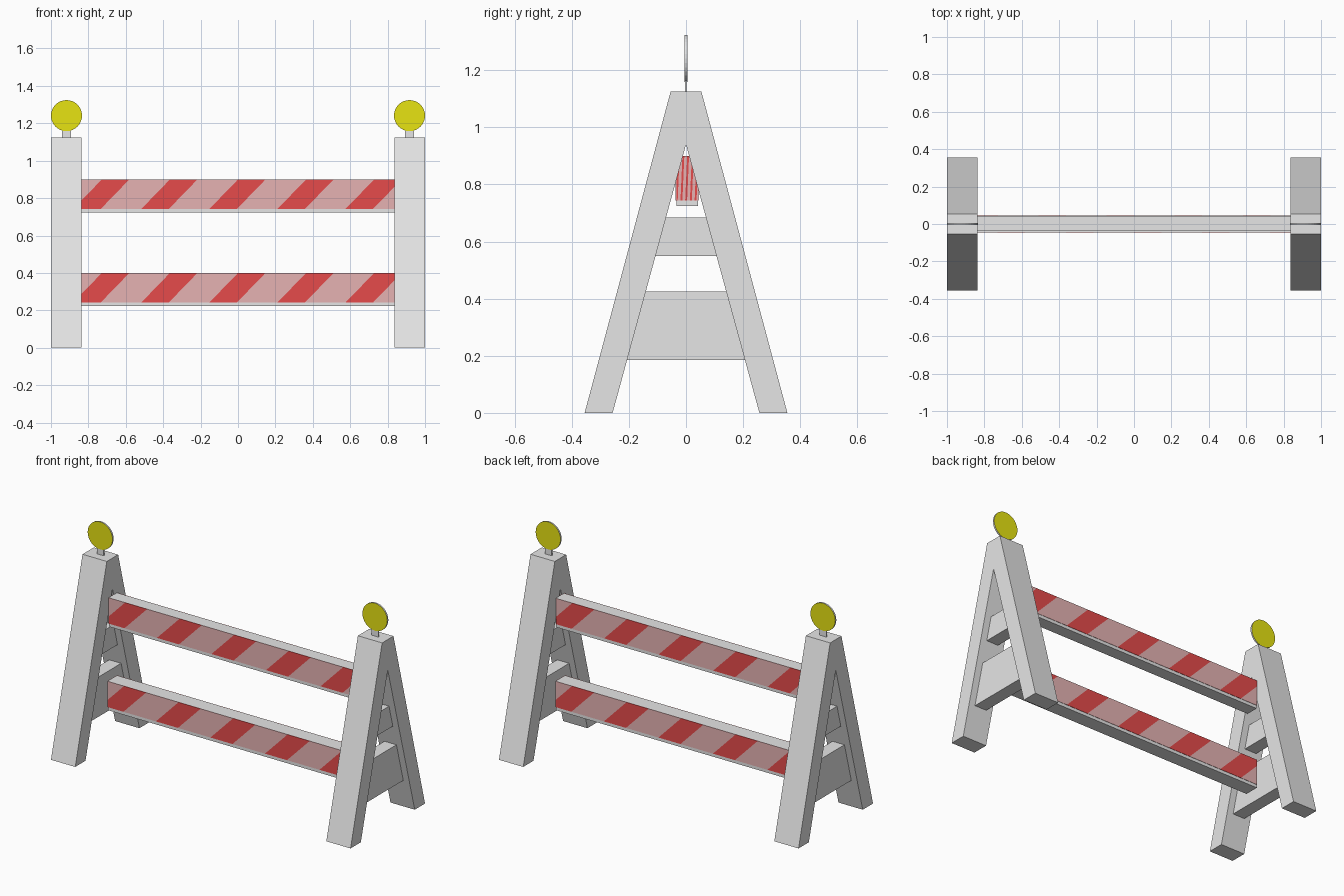
import bpy, bmesh, math
from mathutils import Matrix, Vector

if "Cube" in bpy.data.objects:
    bpy.data.objects.remove(bpy.data.objects["Cube"])


def material(name, r, g, b):
    m = bpy.data.materials.new(name)
    m.diffuse_color = (r, g, b, 1)
    m.use_nodes = True
    m.node_tree.nodes["Principled BSDF"].inputs["Base Color"].default_value = m.diffuse_color
    return m


GREY = material("light_grey", 0.79, 0.79, 0.79)
PINK = material("faded_pink", 0.79, 0.45, 0.45)
RED = material("stripe_red", 0.79, 0.07, 0.07)
YELLOW = material("lamp_yellow", 0.8, 0.77, 0.006)


def finish(name, bm, mats):
    bmesh.ops.recalc_face_normals(bm, faces=bm.faces)
    me = bpy.data.meshes.new(name)
    bm.to_mesh(me)
    bm.free()
    for m in mats:
        me.materials.append(m)
    ob = bpy.data.objects.new(name, me)
    bpy.context.collection.objects.link(ob)
    return ob


def prism(name, pts, x0, x1):
    """Extrude a (y, z) profile from x0 to x1."""
    bm = bmesh.new()
    face = bm.faces.new([bm.verts.new((x0, y, z)) for y, z in pts])
    ext = bmesh.ops.extrude_face_region(bm, geom=[face])
    moved = [v for v in ext["geom"] if isinstance(v, bmesh.types.BMVert)]
    bmesh.ops.translate(bm, verts=moved, vec=(x1 - x0, 0, 0))
    return finish(name, bm, [GREY])


def box(name, x, y, z):
    return prism(name, [(y[0], z[0]), (y[0], z[1]), (y[1], z[1]), (y[1], z[0])], *x)


HALF = 0.838                      # inner face of the side frames
STRIPE, PERIOD, START, SLANT = 0.147, 0.364, -0.88, 0.97


def striped_panel(name, height, matrix):
    """Thin plate facing -y, cut into slanted stripes, then placed by matrix."""
    bm = bmesh.new()
    bm.faces.new([bm.verts.new(p) for p in
                  ((-HALF, 0, 0), (HALF, 0, 0), (HALF, 0, height), (-HALF, 0, height))])
    for k in range(5):
        for edge in (0, STRIPE):
            bmesh.ops.bisect_plane(bm, geom=bm.verts[:] + bm.edges[:] + bm.faces[:],
                                   plane_co=(START + k * PERIOD + edge, 0, 0),
                                   plane_no=Vector((1, 0, -SLANT)).normalized())
    for f in bm.faces:
        c = f.calc_center_median()
        f.material_index = int((c.x - SLANT * c.z - START) % PERIOD < STRIPE)
    ext = bmesh.ops.extrude_face_region(bm, geom=bm.faces[:], use_keep_orig=True)
    moved = [v for v in ext["geom"] if isinstance(v, bmesh.types.BMVert)]
    bmesh.ops.translate(bm, verts=moved, vec=(0, -0.002, 0))
    bm.transform(matrix)
    return finish(name, bm, [PINK, RED])


# Horizontal rails with striped plates on all four upright sides
for label, z0, y0, y1 in (("upper", 0.724, -0.036, 0.044), ("lower", 0.224, -0.046, 0.046)):
    box(label + "_rail", (-HALF, HALF), (y0 + 0.002, y1 - 0.002), (z0, z0 + 0.175))
    mid, half_depth = (y0 + y1) / 2, (y1 - y0) / 2 - 0.002
    base = Matrix.Translation((0, mid, z0 + 0.019))
    for i, side in enumerate(("front", "right_end", "back", "left_end")):
        end = i % 2
        m = base @ Matrix.Rotation(i * math.pi / 2, 4, 'Z')
        m = m @ Matrix.Translation((0, -(HALF if end else half_depth), 0))
        if end:
            m = m @ Matrix.Scale(half_depth / HALF, 4, (1, 0, 0))
        striped_panel(f"{label}_stripes_{side}", 0.156, m)


def inner(z):
    """Inner half width of the A-frame at height z."""
    return 0.257 * (0.94 - z) / 0.94 + 0.004


for s, side in ((-1, "left"), (1, "right")):
    # A-shaped side frame
    prism(side + "_frame", [(-0.355, 0), (-0.054, 1.125), (0.054, 1.125), (0.355, 0),
                            (0.257, 0), (0, 0.94), (-0.257, 0)], s * HALF, s * 1.0)
    # Recessed crossbars
    for part, a, b in (("low", 0.185, 0.425), ("high", 0.55, 0.685)):
        prism(f"{side}_{part}_crossbar", [(-inner(a), a), (-inner(b), b), (inner(b), b),
                                          (inner(a), a)], s * 0.879, s * 0.959)
    # Warning lamp on a short stem
    cx = s * 0.917
    box(side + "_lamp_stem", (cx - 0.023, cx + 0.023), (-0.004, 0.004), (1.12, 1.17))
    bm = bmesh.new()
    bmesh.ops.create_cone(bm, cap_ends=True, segments=32, radius1=0.083, radius2=0.083,
                          depth=0.01, matrix=Matrix.Translation((cx, 0, 1.241))
                          @ Matrix.Rotation(math.pi / 2, 4, 'X'))
    bm.normal_update()
    for f in bm.faces:
        f.material_index = int(abs(f.normal.y) > 0.5)
    finish(side + "_lamp", bm, [GREY, YELLOW])
